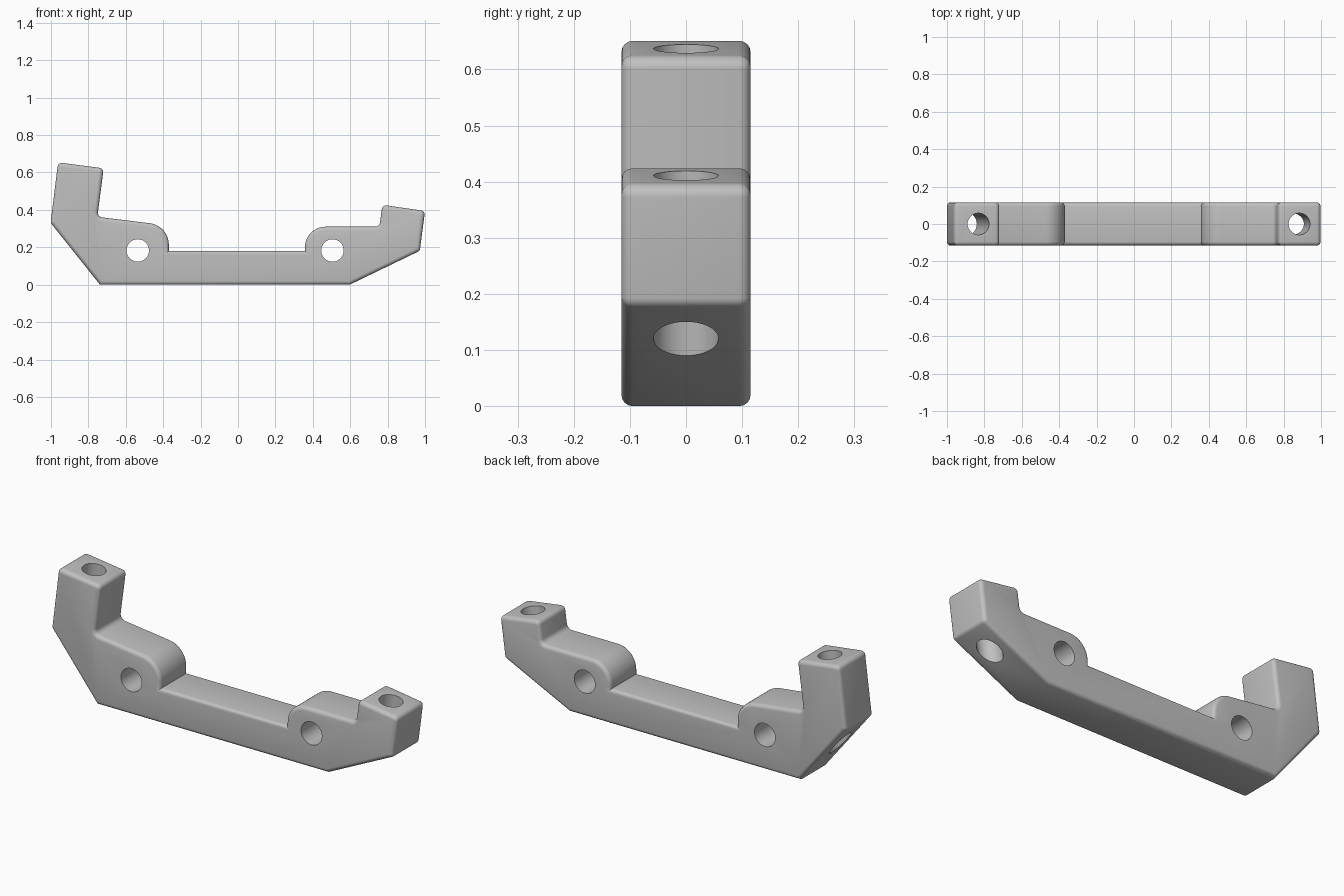
import bpy, bmesh, math
from mathutils import Vector, Matrix

if "Cube" in bpy.data.objects:
    bpy.data.objects.remove(bpy.data.objects["Cube"], do_unlink=True)

HALF_DEPTH = 0.115
EDGE = 0.02

grey = bpy.data.materials.new("light_grey")
grey.use_nodes = True
grey.diffuse_color = (0.53, 0.53, 0.53, 1)
grey.node_tree.nodes["Principled BSDF"].inputs["Base Color"].default_value = grey.diffuse_color


def rounded(corners):
    """Replace each (x, z, radius) corner with a tangent arc."""
    out = []
    for i, (x, z, r) in enumerate(corners):
        p = Vector((x, z))
        if r == 0:
            out.append(p)
            continue
        a = (Vector(corners[i - 1][:2]) - p).normalized()
        b = (Vector(corners[(i + 1) % len(corners)][:2]) - p).normalized()
        half = a.angle(b) / 2
        centre = p + (a + b).normalized() * r / math.sin(half)
        start = p + a * r / math.tan(half) - centre
        sweep = start.angle_signed(p + b * r / math.tan(half) - centre)
        steps = 16 if r > 0.05 else 6
        for k in range(steps + 1):
            out.append(centre + Matrix.Rotation(-sweep * k / steps, 2) @ start)
    return out


# Side outline, counter-clockwise from the lower left corner
outline = rounded([
    (-0.738, 0, 0), (0.597, 0, 0),
    (0.972, 0.181, 0.021), (1.0, 0.394, 0.023), (0.772, 0.427, 0.023),
    (0.756, 0.31, 0.025), (0.358, 0.31, 0.11), (0.358, 0.18, 0),
    (-0.37, 0.18, 0), (-0.37, 0.316, 0.115), (-0.752, 0.363, 0.025),
    (-0.718, 0.622, 0.023), (-0.962, 0.654, 0.023), (-1.002, 0.331, 0.021),
])

# Bracket body: extruded outline with softened rims
bm = bmesh.new()
face = bm.faces.new([bm.verts.new((p.x, -HALF_DEPTH, p.y)) for p in outline])
ext = bmesh.ops.extrude_face_region(bm, geom=[face])
moved = [v for v in ext["geom"] if isinstance(v, bmesh.types.BMVert)]
bmesh.ops.translate(bm, verts=moved, vec=(0, 2 * HALF_DEPTH, 0))
bmesh.ops.recalc_face_normals(bm, faces=bm.faces)
rims = [e for e in bm.edges if abs(e.verts[0].co.y - e.verts[1].co.y) < 1e-6]
bmesh.ops.bevel(bm, geom=rims, offset=EDGE, segments=4, profile=0.5,
                affect='EDGES', clamp_overlap=False)
mesh = bpy.data.meshes.new("bracket_body")
bm.to_mesh(mesh)
bm.free()
mesh.materials.append(grey)
body = bpy.data.objects.new("bracket_body", mesh)
bpy.context.collection.objects.link(body)


def drill(name, x, z, radius, rotation):
    """Cut a round through hole centred on (x, 0, z)."""
    bpy.ops.mesh.primitive_cylinder_add(vertices=40, radius=radius, depth=1.6,
                                        location=(x, 0, z), rotation=rotation)
    cutter = bpy.context.object
    cutter.name = name
    cutter.hide_render = True
    cutter.data.materials.append(grey)
    mod = body.modifiers.new(name, 'BOOLEAN')
    mod.operation = 'DIFFERENCE'
    mod.solver = 'EXACT'
    mod.object = cutter
    bpy.context.view_layer.objects.active = body
    bpy.ops.object.modifier_apply(modifier=mod.name)
    bpy.data.objects.remove(cutter, do_unlink=True)


# Cross holes through the round lugs, then tilted bolt holes in the posts
TILT = math.radians(7.5)
drill("right_lug_hole", -0.536, 0.183, 0.06, (math.pi / 2, 0, 0))
drill("left_lug_hole", 0.505, 0.183, 0.06, (math.pi / 2, 0, 0))
drill("right_post_hole", -0.832, 0.638, 0.058, (0, TILT, 0))
drill("left_post_hole", 0.884, 0.41, 0.058, (0, TILT, 0))

# Smooth shading with crisp hole rims
bpy.ops.object.select_all(action='DESELECT')
body.select_set(True)
bpy.context.view_layer.objects.active = body
bpy.ops.object.shade_smooth_by_angle(angle=math.radians(30))
